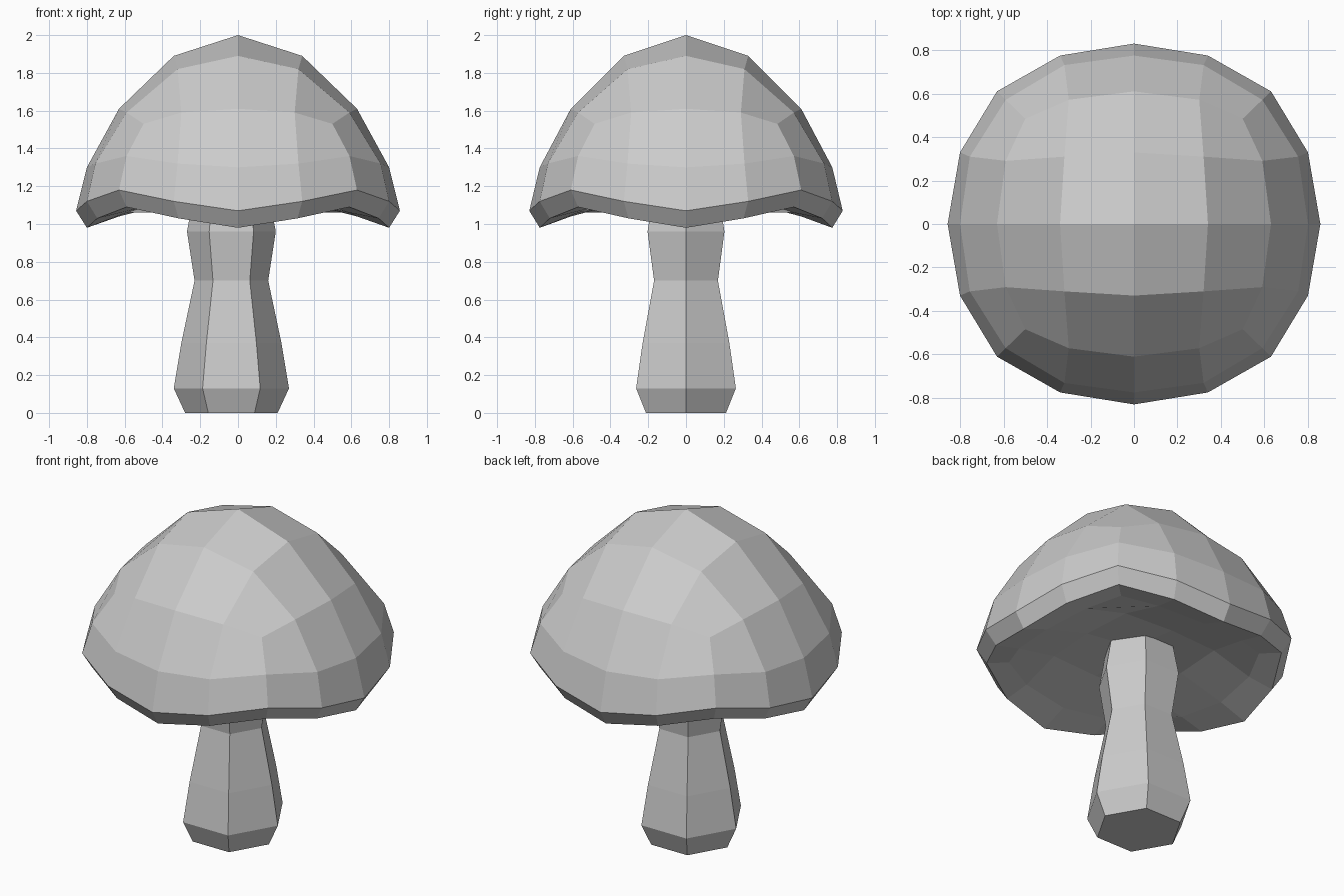
import bpy, bmesh, math

if "Cube" in bpy.data.objects:
    bpy.data.objects.remove(bpy.data.objects["Cube"])


def add_object(name, bm):
    bmesh.ops.recalc_face_normals(bm, faces=bm.faces)
    mesh = bpy.data.meshes.new(name)
    bm.to_mesh(mesh)
    bm.free()
    obj = bpy.data.objects.new(name, mesh)
    bpy.context.collection.objects.link(obj)
    return obj


# Cap: a gridded cube rounded into a dome with a hollowed underside.
# Each ring gives (outward, sideways, height) from side middle to corner.
RINGS = [
    [(0, 0, 2.0)],
    [(.34, 0, 1.89), (.32, .32, 1.82)],
    [(.63, 0, 1.61), (.59, .30, 1.59), (.50, .50, 1.53)],
    [(.80, 0, 1.30), (.755, .32, 1.32), (.59, .59, 1.36)],
    [(.857, 0, 1.07), (.80, .34, 1.12), (.63, .63, 1.18)],
    [(.80, 0, .98), (.745, .315, 1.03), (.59, .59, 1.09)],
    [(.63, 0, 1.04), (.59, .30, 1.06), (.50, .50, 1.09)],
    [(.34, 0, 1.12), (.32, .32, 1.12)],
    [(0, 0, 1.16)],
]
DEPTH = .968  # the cap is slightly narrower in y

bm = bmesh.new()
bmesh.ops.create_cube(bm, size=4)
bmesh.ops.subdivide_edges(bm, edges=bm.edges[:], cuts=3, use_grid_fill=True)
for v in bm.verts:
    x, y, z = (round(c) for c in v.co)
    m, n = max(abs(x), abs(y)), min(abs(x), abs(y))
    level = m if z == 2 else 8 - m if z == -2 else 4 - z
    out, side, height = RINGS[level][n]
    px, py = (out, side) if abs(x) >= abs(y) else (side, out)
    v.co = (math.copysign(px, x), math.copysign(py, y) * DEPTH, height)
add_object("cap", bm)

# Stem: six-sided turned profile (radius, height), running up into the cap
PROFILE = [(.245, 0), (.305, .13), (.265, .37), (.195, .70), (.235, .96), (.20, 1.15)]
bm = bmesh.new()
loops = [[bm.verts.new((-.035 + r * math.cos(i * math.pi / 3),
                        r * math.sin(i * math.pi / 3), z)) for i in range(6)]
         for r, z in PROFILE]
for low, high in zip(loops, loops[1:]):
    for i in range(6):
        j = (i + 1) % 6
        bm.faces.new((low[i], low[j], high[j], high[i]))
bm.faces.new(loops[0][::-1])
bm.faces.new(loops[-1])
add_object("stem", bm)
